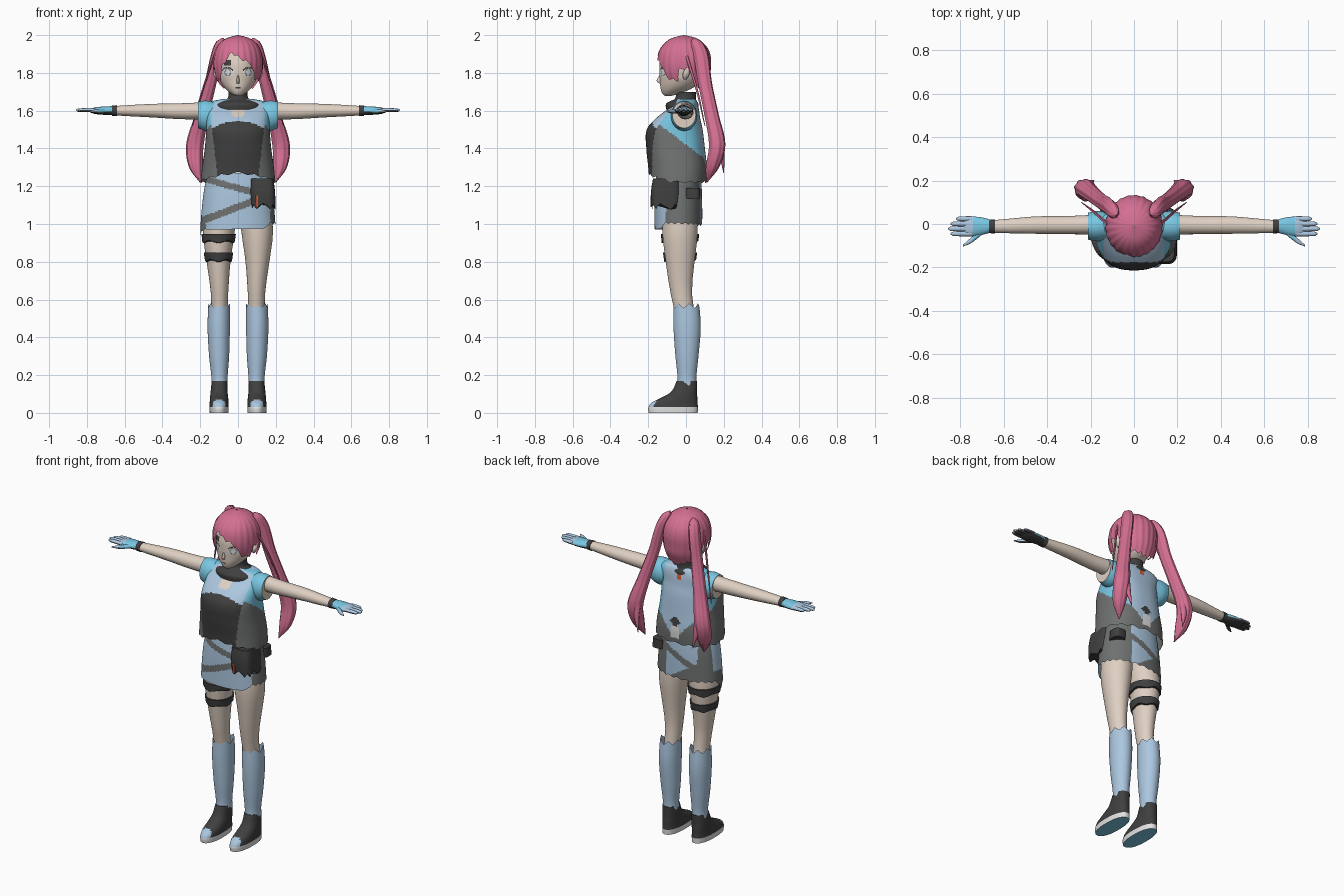
import bpy, bmesh, math
from mathutils import Vector

cube = bpy.data.objects.get("Cube")
if cube:
    bpy.data.objects.remove(cube, do_unlink=True)

# Flat colours
PALETTE = {
    "skin": (.74, .63, .54), "pink hair": (.66, .16, .29), "pale blue": (.41, .57, .74),
    "cyan": (.19, .57, .76), "charcoal": (.05, .05, .05), "grey": (.16, .165, .165),
    "white": (.76, .76, .76), "orange": (.68, .1, .03),
}
materials = {}
for label, rgb in PALETTE.items():
    m = bpy.data.materials.new(label)
    m.use_nodes = True
    m.diffuse_color = (*rgb, 1)
    m.node_tree.nodes["Principled BSDF"].inputs["Base Color"].default_value = (*rgb, 1)
    materials[label] = m

built = []


def sample(profile, t):
    """Smoothly interpolate a profile of (height, centre x, centre y, radius x, radius y)."""
    last = len(profile) - 1
    t = min(max(t, profile[0][0]), profile[last][0])
    i = 0
    while i < last - 1 and t > profile[i + 1][0]:
        i += 1
    a, b = profile[i], profile[i + 1]
    before, after = profile[max(i - 1, 0)], profile[min(i + 2, last)]
    h = b[0] - a[0]
    u = (t - a[0]) / h
    values = []
    for k in range(1, len(a)):
        slope_a = (b[k] - before[k]) / (b[0] - before[0]) * h
        slope_b = (after[k] - a[k]) / (after[0] - a[0]) * h
        values.append((2*u**3 - 3*u*u + 1) * a[k] + (u**3 - 2*u*u + u) * slope_a
                      + (3*u*u - 2*u**3) * b[k] + (u**3 - u*u) * slope_b)
    return values


def tube(name, profile, paint, lo=None, hi=None, seg=40, rows=20, power=2,
         ripple=(0, 1), caps=True, sideways=False, side=1):
    """Loft elliptical rings; lo and hi may vary with the angle from the front, in degrees."""
    lo = profile[0][0] if lo is None else lo
    hi = profile[-1][0] if hi is None else hi
    bm = bmesh.new()
    rings = []
    for i in range(rows + 1):
        f = .5 - .5 * math.cos(math.pi * i / rows)
        ring = []
        for j in range(seg):
            a = math.tau * j / seg
            c, s = math.cos(a), math.sin(a)
            d = math.degrees(math.atan2(c, -s))
            low = lo(d) if callable(lo) else lo
            high = hi(d) if callable(hi) else hi
            z = low + (high - low) * f
            cx, cy, rx, ry = sample(profile, z)
            swell = 1 + ripple[0] * math.sin(ripple[1] * a)
            x = cx + max(rx, .001) * swell * math.copysign(abs(c) ** (2 / power), c)
            y = cy + max(ry, .001) * swell * math.copysign(abs(s) ** (2 / power), s)
            point = Vector((z, y, x)) if sideways else Vector((x, y, z))
            point.x *= side
            ring.append(bm.verts.new(point))
        rings.append(ring)
    for low_ring, high_ring in zip(rings, rings[1:]):
        for j in range(seg):
            k = (j + 1) % seg
            bm.faces.new((low_ring[j], low_ring[k], high_ring[k], high_ring[j]))
    if caps:
        bm.faces.new(rings[0][::-1])
        bm.faces.new(rings[-1])
    bmesh.ops.recalc_face_normals(bm, faces=bm.faces)
    bm.normal_update()
    mesh = bpy.data.meshes.new(name)
    slots = []
    for face in bm.faces:
        colour = paint
        if callable(paint):
            colour = paint(*face.calc_center_median(), face.normal)
        if colour not in slots:
            slots.append(colour)
            mesh.materials.append(materials[colour])
        face.material_index = slots.index(colour)
    bm.to_mesh(mesh)
    bm.free()
    obj = bpy.data.objects.new(name, mesh)
    bpy.context.collection.objects.link(obj)
    built.append(obj)
    return obj


def zigzag(d, teeth, size):
    return size * abs((d * teeth / 360) % 1 * 2 - 1)


def keyed(keys, d):
    for (a, za), (b, zb) in zip(keys, keys[1:]):
        if a <= d <= b:
            return za + (zb - za) * (d - a) / (b - a)
    return keys[-1][1]


# Head with painted face
def face_paint(x, y, z, n):
    if y > -.04:
        return "skin"
    eye = math.hypot((abs(x) - .056) / .031, (z - 1.805) / .026)
    iris = math.hypot((abs(x) - .054) / .017, (z - 1.803) / .022)
    if eye < 1:
        if eye > .8 and z > 1.812:
            return "charcoal"
        return "grey" if .75 < iris < 1 else "white"
    if -.072 < x < -.036 and 1.842 < z < 1.868:
        return "charcoal"
    return "charcoal" if abs(x) < .012 and abs(z - 1.722) < .003 else "skin"


tube("head", [(1.677, 0, -.095, .012, .015), (1.69, 0, -.08, .036, .045), (1.72, 0, -.05, .07, .085),
              (1.76, 0, -.03, .095, .108), (1.8, 0, -.02, .105, .12), (1.86, 0, -.015, .108, .122),
              (1.93, 0, -.01, .09, .1), (1.97, 0, -.01, .03, .03)], face_paint, seg=144, rows=110)
tube("nose", [(1.745, 0, -.138, .008, .005), (1.757, 0, -.14, .009, .016), (1.79, 0, -.135, .003, .004)],
     "skin", seg=12, rows=8)

# Hair cap with swept fringe and side locks
fringe = [(-180, 1.69), (-120, 1.72), (-96, 1.82), (-80, 1.81), (-72, 1.75), (-50, 1.76), (-38, 1.83),
          (-15, 1.9), (0, 1.875), (30, 1.84), (48, 1.76), (72, 1.75), (80, 1.81), (96, 1.82),
          (120, 1.72), (180, 1.69)]
tube("hair_cap", [(1.68, 0, .02, .07, .07), (1.72, 0, .005, .1, .1), (1.77, 0, -.005, .12, .13),
                  (1.82, 0, -.01, .13, .14), (1.87, 0, -.01, .131, .142), (1.92, 0, -.01, .12, .13),
                  (1.96, 0, -.01, .095, .1), (1.985, 0, -.01, .058, .062), (2, 0, -.01, .004, .004)],
     "pink hair", lo=lambda d: keyed(fringe, d) + zigzag(d, 18, .016), seg=144, rows=30,
     ripple=(.012, 22), caps=False)

# Neck and collar
tube("collar", [(1.605, 0, -.02, .125, .085), (1.638, 0, -.02, .116, .085), (1.652, 0, -.012, .085, .068),
                (1.662, 0, -.003, .057, .056), (1.7, 0, 0, .05, .052)], "charcoal")


# Cropped top
def top_paint(x, y, z, n):
    w = abs(x)
    if y < -.04:
        if z < 1.545 - 2 * w * w and w < .11 + .12 * (z - 1.27):
            return "charcoal"
        if w < .035 and 1.57 < z < 1.61:
            return "skin"
        if z > 1.545 - 2 * w * w and w < .14:
            return "pale blue"
    elif y > 0:
        if w < .015 and 1.595 < z < 1.625:
            return "orange"
        if w < .025 and 1.25 < z < 1.32:
            return "white"
        if w < .035 - abs(z - 1.35) and z > 1.31:
            return "charcoal"
        if w < .11 and z > 1.24 + 1.2 * w:
            return "pale blue"
    return "cyan" if z > 1.42 - .75 * y else "grey"


tube("cropped_top", [(1.2, 0, -.045, .2, .15), (1.3, 0, -.045, .19, .155), (1.4, 0, -.055, .176, .155),
                     (1.5, 0, -.06, .168, .148), (1.56, 0, -.042, .167, .117), (1.62, 0, -.008, .165, .074),
                     (1.65, 0, 0, .135, .056), (1.662, 0, 0, .08, .045)], top_paint,
     lo=lambda d: 1.265 - .05 * min(abs(d) / 90, 1) + zigzag(d, 16, .012),
     seg=128, rows=70, power=2.4, caps=False)


# Wrap skirt
def skirt_paint(x, y, z, n):
    if z < 1.03 and x < -.17:
        return "grey"
    if y < -.07 and x < .17:
        bands = abs(z - 1.19 + .28 * x) < .018 or abs(z - 1.09 - .38 * x) < .02
        return "grey" if bands else "pale blue"
    if y > 0 and -.12 < x < .08 and abs(z - 1.13 - .5 * x) > .02 and z > 1.03 - .6 * x:
        return "pale blue"
    return "pale blue" if x < -.15 and y < 0 and z > 1.05 else "grey"


hem = [(-180, .99), (-100, .985), (-85, .93), (-70, .96), (-45, .97), (40, .975), (60, 1), (180, .99)]
tube("skirt", [(.92, 0, -.04, .2, .125), (1, 0, -.04, .198, .126), (1.15, 0, -.04, .184, .125),
               (1.27, 0, -.04, .163, .118)], skirt_paint,
     lo=lambda d: keyed(hem, d) + (zigzag(d, 24, .012) if abs(d) > 50 else 0),
     seg=128, rows=60, power=2.2, caps=False)

# Hip pouch with ragged lower edge, tag and rear strap
tube("hip_pouch", [(1.07, .135, -.108, .064, .072), (1.17, .13, -.108, .066, .077),
                   (1.24, .127, -.105, .06, .07)], "charcoal",
     lo=lambda d: 1.075 + zigzag(d, 9, .035), power=4, rows=10)
tube("pouch_tag", [(1.09, .1, -.184, .007, .004), (1.15, .1, -.184, .007, .004)], "orange", seg=8, rows=2)
tube("rear_strap", [(1.135, .15, .035, .038, .04), (1.19, .147, .035, .038, .04)], "charcoal", rows=4, power=3)

leg = [(.15, .097, .005, .035, .04), (.4, .098, .005, .043, .05), (.56, .098, -.012, .043, .053),
       (.65, .098, -.027, .047, .058), (.8, .103, -.031, .063, .076), (.95, .102, -.032, .083, .093),
       (1.1, .09, -.035, .085, .09)]


def boot_paint(x, y, z, n):
    if n.z < -.9:
        return "cyan"
    if z < .032:
        return "white"
    return "pale blue" if y < -.155 and abs(abs(x) - .1) < .032 else "charcoal"


def hand_paint(x, y, z, n):
    if n.z < -.25:
        return "charcoal"
    return "cyan" if abs(x) < .745 else "pale blue"


for side, word in ((1, "left"), (-1, "right")):
    # Legs, socks and boots
    tube(word + "_leg", leg, "skin", side=side)
    tube(word + "_sock", [(.14, .098, .005, .044, .052), (.19, .098, .005, .043, .05),
                          (.3, .1, .005, .053, .061), (.45, .102, .006, .059, .072),
                          (.58, .1, .002, .057, .068)], "pale blue",
         lo=lambda d: .142 + zigzag(d, 9, .02), hi=lambda d: .555 + zigzag(d, 7, .025),
         seg=56, caps=False, side=side)
    tube(word + "_boot", [(0, .1, -.068, .05, .13), (.03, .1, -.068, .051, .131), (.055, .1, -.06, .05, .121),
                          (.08, .1, -.036, .048, .096), (.11, .1, -.011, .045, .069),
                          (.17, .098, .005, .041, .054)], boot_paint, seg=56, rows=36, power=2.3, side=side)
    # Sleeve, arm and glove
    tube(word + "_sleeve", [(.12, 1.575, -.01, .07, .062), (.17, 1.573, -.01, .08, .07),
                            (.212, 1.578, -.01, .07, .062)],
         lambda x, y, z, n: "skin" if abs(n.x) > .95 else "cyan", sideways=True, rows=10, side=side)
    tube(word + "_arm", [(.15, 1.6, -.002, .046, .046), (.3, 1.597, -.005, .042, .042),
                         (.45, 1.6, -.005, .036, .04), (.6, 1.6, -.01, .028, .032),
                         (.68, 1.6, -.012, .022, .027)], "skin", sideways=True, side=side)
    tube(word + "_cuff", [(.64, 1.6, -.011, .029, .033), (.668, 1.6, -.011, .027, .031)],
         "charcoal", sideways=True, rows=2, side=side)
    tube(word + "_palm", [(.66, 1.6, -.01, .024, .03), (.71, 1.6, -.01, .022, .042),
                          (.76, 1.6, -.012, .017, .045), (.785, 1.6, -.012, .008, .038)],
         hand_paint, sideways=True, side=side)
    for n, reach in enumerate((.82, .845, .857, .845)):
        y = .024 - n * .023
        tube(f"{word}_finger_{n + 1}", [(.75, 1.602, y, .011, .012), (reach - .012, 1.603, y, .009, .01),
                                        (reach, 1.603, y, .003, .003)],
             hand_paint, sideways=True, seg=12, rows=10, side=side)
    tube(word + "_thumb", [(.7, 1.598, -.035, .012, .014), (.75, 1.596, -.075, .011, .013),
                           (.788, 1.596, -.1, .003, .004)], hand_paint, sideways=True, seg=12, rows=10, side=side)
    # Ear and hair tails
    tube(word + "_ear", [(1.765, .108, -.005, .004, .006), (1.79, .116, 0, .014, .018),
                         (1.83, .122, .008, .005, .008)], "skin", seg=16, rows=8, side=side)
    tube(word + "_hair_tail", [(1.22, .2, .11, .003, .003), (1.3, .224, .14, .034, .034),
                               (1.42, .228, .165, .045, .042), (1.58, .19, .135, .036, .037),
                               (1.75, .145, .1, .031, .036), (1.9, .113, .078, .028, .038),
                               (1.965, .092, .055, .023, .028), (1.985, .08, .045, .004, .004)],
         "pink hair", seg=48, rows=40, ripple=(.05, 8), side=side)
    tube(word + "_inner_lock", [(1.27, .185, .2, .002, .002), (1.4, .205, .185, .02, .016),
                                (1.6, .18, .14, .015, .015)], "pink hair", seg=12, side=side)
    tube(word + "_thin_strand", [(1.52, .242, .1, .002, .002), (1.7, .19, .06, .005, .006),
                                 (1.9, .122, 0, .006, .008)], "pink hair", seg=8, side=side)

# Thigh straps on the right leg
for label, low, high in (("upper", .915, .948), ("lower", .815, .85)):
    band = [(z, *sample(leg, z)[:2], *(r + .008 for r in sample(leg, z)[2:])) for z in (low - .02, low, high)]
    tube(label + "_thigh_strap", band, "charcoal", lo=lambda d: low - zigzag(d, 5, .015), rows=4, side=-1)

# Smooth shading with sharp edges kept
bpy.ops.object.select_all(action="DESELECT")
for obj in built:
    obj.select_set(True)
bpy.context.view_layer.objects.active = built[0]
bpy.ops.object.shade_smooth_by_angle(angle=math.radians(40))
